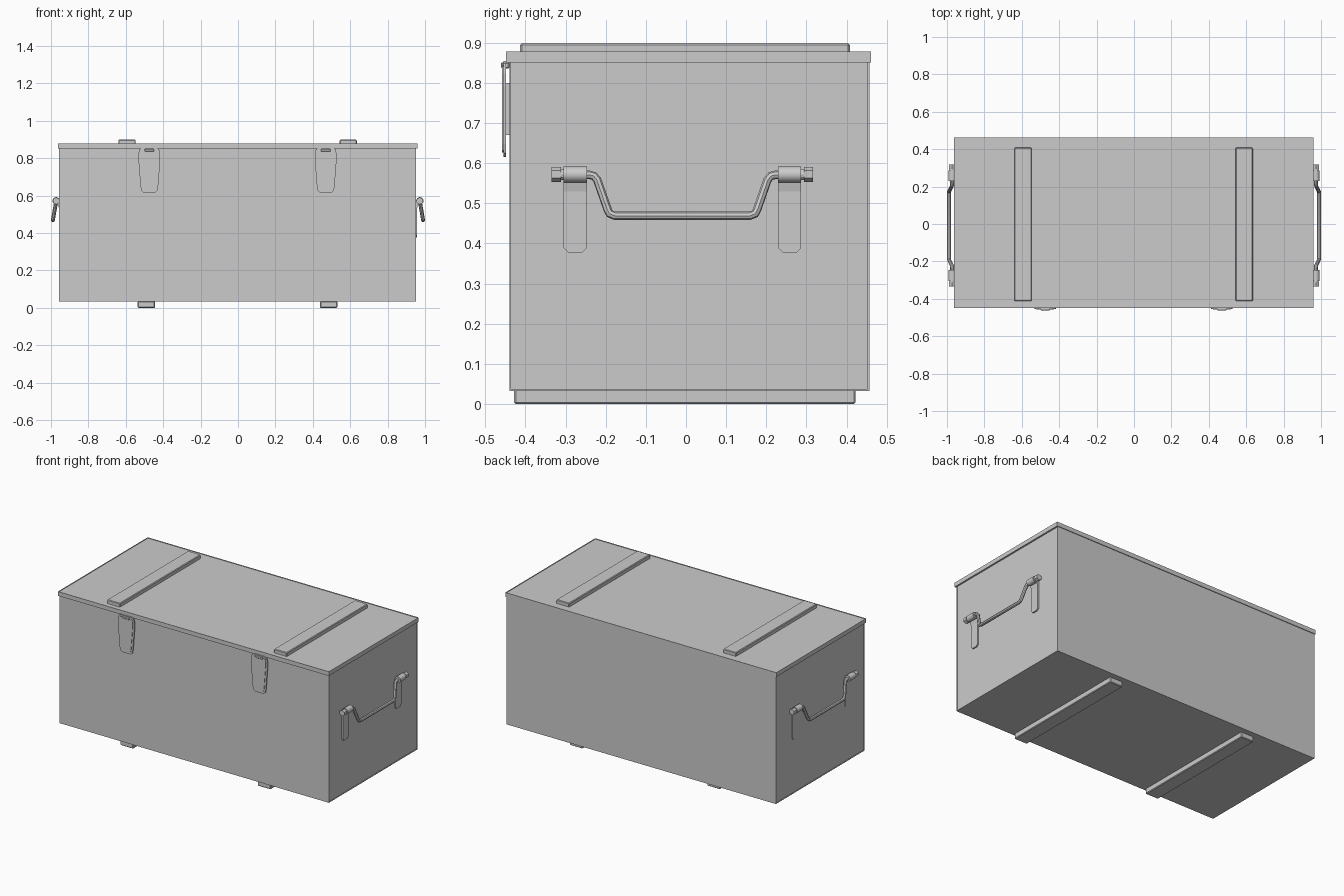
import bpy, bmesh, math
from mathutils import Vector

if "Cube" in bpy.data.objects:
    bpy.data.objects.remove(bpy.data.objects["Cube"])


def finish(name, bm, smooth=False):
    bmesh.ops.recalc_face_normals(bm, faces=bm.faces[:])
    me = bpy.data.meshes.new(name)
    bm.to_mesh(me)
    bm.free()
    ob = bpy.data.objects.new(name, me)
    bpy.context.collection.objects.link(ob)
    if smooth:
        shade(ob)
    return ob


def shade(ob):
    bpy.ops.object.select_all(action='DESELECT')
    ob.select_set(True)
    bpy.context.view_layer.objects.active = ob
    bpy.ops.object.shade_smooth_by_angle(angle=math.radians(35))


def box_bm(lo, hi):
    bm = bmesh.new()
    bmesh.ops.create_cube(bm, size=1)
    for v in bm.verts:
        v.co = [lo[i] + (v.co[i] + 0.5) * (hi[i] - lo[i]) for i in range(3)]
    return bm


def box(name, lo, hi, bevel=0.0):
    ob = finish(name, box_bm(lo, hi))
    if bevel:
        m = ob.modifiers.new("bevel", 'BEVEL')
        m.width = bevel
        m.segments = 1
    return ob


def prism(points, offset):
    bm = bmesh.new()
    f = bm.faces.new([bm.verts.new(p) for p in points])
    ext = bmesh.ops.extrude_face_region(bm, geom=[f])['geom']
    bmesh.ops.translate(bm, vec=offset, verts=[g for g in ext if isinstance(g, bmesh.types.BMVert)])
    bmesh.ops.recalc_face_normals(bm, faces=bm.faces[:])
    return bm


def inset(bm, direction, thickness, depth):
    # Inset matching faces and push them in or out along their normal
    d = Vector(direction)
    bm.normal_update()
    for f in [f for f in bm.faces if f.normal.dot(d) > 0.99]:
        n = f.normal.copy()
        bmesh.ops.inset_region(bm, faces=[f], thickness=thickness)
        r = bmesh.ops.extrude_face_region(bm, geom=[f])['geom']
        bmesh.ops.translate(bm, vec=n * depth, verts=[g for g in r if isinstance(g, bmesh.types.BMVert)])
        if f.is_valid:
            bmesh.ops.delete(bm, geom=[f], context='FACES_ONLY')


def mirror_x(ob):
    ob.modifiers.new("mirror", 'MIRROR').use_axis = (True, False, False)


SX = -0.0025

# Body with slightly sunken end panels
bm = box_bm((SX - 0.955, -0.44, 0.033), (SX + 0.955, 0.457, 0.855))
for s in (1, -1):
    inset(bm, (s, 0, 0), 0.006, -0.004)
finish("chest_body", bm)

# Lid with a thin raised rim
bm = box_bm((SX - 0.961, -0.449, 0.851), (SX + 0.961, 0.4615, 0.878))
inset(bm, (0, 0, 1), 0.006, -0.003)
finish("chest_lid", bm)

for s, side in ((-1, "left"), (1, "right")):
    # Lid battens and bottom runners
    x = SX + s * 0.5915
    box("lid_batten_" + side, (x - 0.046, -0.413, 0.87), (x + 0.046, 0.408, 0.899), 0.004)
    x = SX + s * 0.4875
    box("bottom_runner_" + side, (x - 0.046, -0.428, 0.0), (x + 0.046, 0.422, 0.036), 0.004)

    # Latch plate: tapered, with raised centre
    x = SX + s * 0.4715
    half = [(0.038, 0.855), (0.052, 0.848), (0.058, 0.825), (0.058, 0.79),
            (0.047, 0.648), (0.042, 0.626), (0.03, 0.616)]
    outline = half + [(-a, z) for a, z in reversed(half)]
    bm = prism([(x + a, -0.449, z) for a, z in outline], (0, -0.006, 0))
    inset(bm, (0, -1, 0), 0.011, 0.003)
    finish("latch_plate_" + side, bm)
    # Latch hook and the post behind it
    box("latch_hook_" + side, (x - 0.026, -0.4615, 0.836), (x + 0.026, -0.44, 0.851), 0.003)
    box("latch_post_" + side, (x - 0.025, -0.45, 0.67), (x + 0.025, -0.439, 0.80))

# Handle parts on the right end, mirrored to the left
CY, PX, PZ = -0.009, 0.972, 0.572
for s, side in ((-1, "front"), (1, "back")):
    # Strap: plate with chamfered lower corners
    y = CY + s * 0.267
    w = 0.029
    pts = [(-w, 0.575), (-w, 0.389), (-w + 0.012, 0.377), (w - 0.012, 0.377), (w, 0.389), (w, 0.575)]
    mirror_x(finish("handle_strap_" + side, prism([(0.947, y + a, z) for a, z in pts], (0.01, 0, 0))))
    # Strap curl around the bar
    arc = [(PX + 0.02 * math.cos(math.radians(t)), PZ + 0.02 * math.sin(math.radians(t)))
           for t in range(-120, 181, 15)]
    curl = arc + [(0.952, 0.53), (0.957, 0.53)]
    mirror_x(finish("strap_curl_" + side, prism([(a, y - w, z) for a, z in curl], (0, 2 * w, 0)), True))
    # Hexagonal end nut with a thin collar
    for name, r, a, b in (("handle_nut_", 0.019, 0.303, 0.326), ("handle_collar_", 0.014, 0.29, 0.304)):
        ring = [(PX + r * math.cos(math.radians(t)), CY + s * a, PZ + r * math.sin(math.radians(t)))
                for t in range(30, 390, 60 if r > 0.015 else 30)]
        mirror_x(finish(name + side, prism(ring, (0, s * (b - a), 0))))

# Handle bar: bent rod hanging slightly outwards
half = [(0.30, 0.571), (0.232, 0.571), (0.220, 0.568), (0.212, 0.558),
        (0.186, 0.484), (0.181, 0.474), (0.168, 0.469)]
path = half + [(-a, z) for a, z in reversed(half)]
cu = bpy.data.curves.new("handle_bar", 'CURVE')
cu.dimensions = '3D'
cu.bevel_depth = 0.0105
cu.bevel_resolution = 2
cu.use_fill_caps = True
sp = cu.splines.new('POLY')
sp.points.add(len(path) - 1)
for p, (a, z) in zip(sp.points, path):
    p.co = (PX + (0.571 - z) * 0.172, CY + a, z, 1)
bar = bpy.data.objects.new("handle_bar", cu)
bpy.context.collection.objects.link(bar)
bpy.ops.object.select_all(action='DESELECT')
bar.select_set(True)
bpy.context.view_layer.objects.active = bar
bpy.ops.object.convert(target='MESH')
bar = bpy.context.view_layer.objects.active
shade(bar)
mirror_x(bar)
